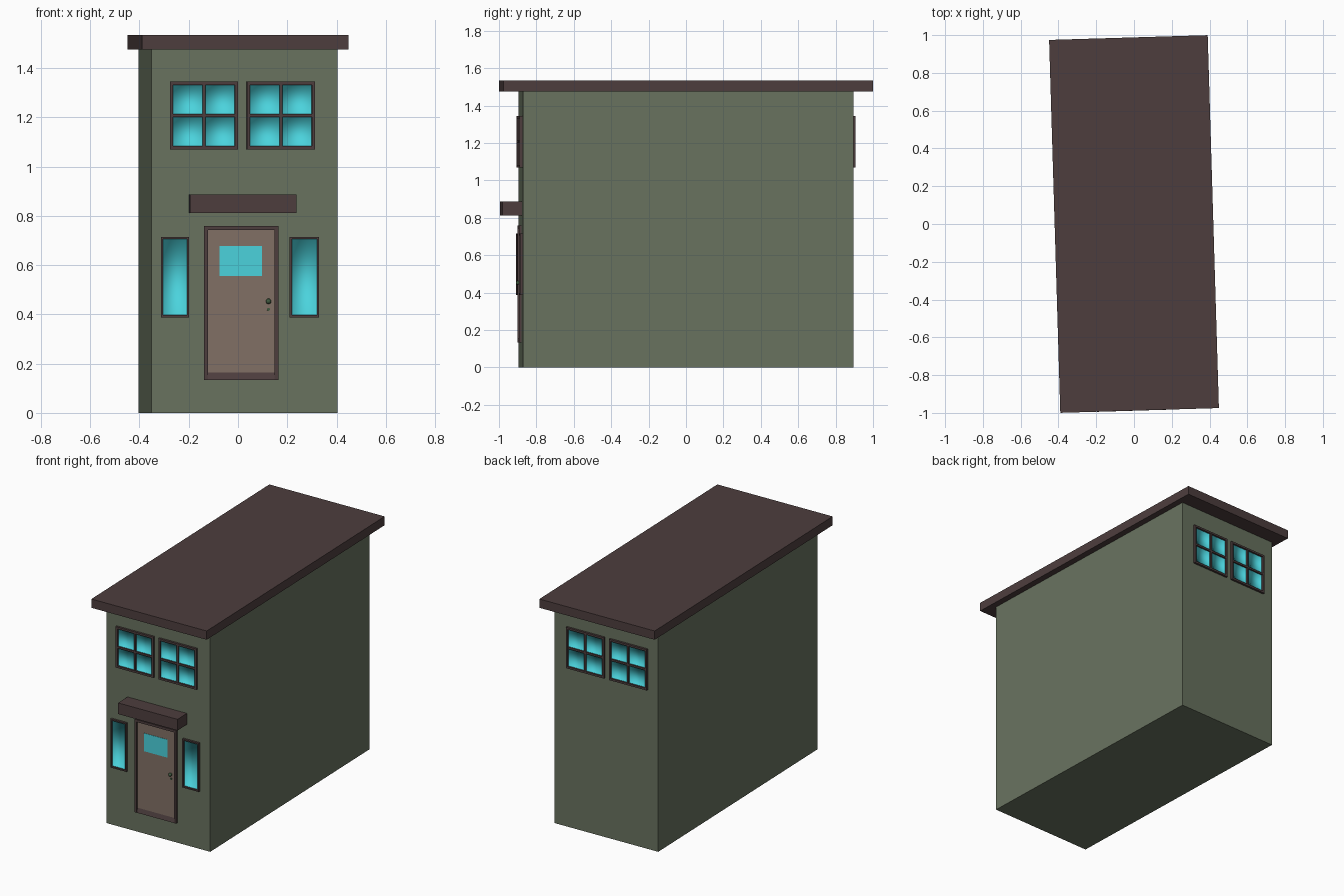
import bpy, bmesh
from mathutils import Matrix, Vector

if "Cube" in bpy.data.objects:
    bpy.data.objects.remove(bpy.data.objects["Cube"])

TURN = 0.03      # slight turn of the whole house about z
WALL = 0.884     # distance of front and back walls from the centre


def material(name, rgb):
    m = bpy.data.materials.new(name)
    m.use_nodes = True
    m.diffuse_color = (*rgb, 1)
    bsdf = next(n for n in m.node_tree.nodes if n.type == 'BSDF_PRINCIPLED')
    bsdf.inputs["Base Color"].default_value = (*rgb, 1)
    return m


GREEN = material("wall green", (0.14, 0.17, 0.115))
BROWN = material("dark brown trim", (0.075, 0.048, 0.048))
WOOD = material("door wood", (0.22, 0.165, 0.13))
GLASS = material("turquoise glass", (0.07, 0.65, 0.72))
METAL = material("dark green metal", (0.05, 0.10, 0.05))


def add_box(bm, x, y, z):
    """Add a box spanning the given (low, high) ranges."""
    spans = [sorted(r) for r in (x, y, z)]
    centre = Vector([(a + b) / 2 for a, b in spans])
    size = Matrix.Diagonal([b - a for a, b in spans] + [1])
    return bmesh.ops.create_cube(bm, size=1, matrix=Matrix.Translation(centre) @ size)["verts"]


def finish(bm, name, mat, smooth=False):
    me = bpy.data.meshes.new(name)
    bm.to_mesh(me)
    bm.free()
    for p in me.polygons:
        p.use_smooth = smooth
    me.materials.append(mat)
    ob = bpy.data.objects.new(name, me)
    ob.rotation_euler.z = TURN
    bpy.context.collection.objects.link(ob)
    return ob


def box(name, mat, x, y, z):
    bm = bmesh.new()
    add_box(bm, x, y, z)
    return finish(bm, name, mat)


def window(name, x, z, side, border, split):
    """Frame with optional cross bars and softly shaded recessed panes."""
    (x0, x1), (z0, z1) = x, z
    depth = (side * (WALL - 0.01), side * (WALL + 0.014))
    bars = bmesh.new()
    for xa in (x0, x1 - border):
        add_box(bars, (xa, xa + border), depth, z)
    for za in (z0, z1 - border):
        add_box(bars, (x0 + border, x1 - border), depth, (za, za + border))
    xs, zs = [x0 + border, x1 - border], [z0 + border, z1 - border]
    half = 0.006
    if split:
        mx, mz = sum(x) / 2, sum(z) / 2
        thin = (side * WALL, side * (WALL + 0.012))
        add_box(bars, (mx - half, mx + half), thin, zs)
        add_box(bars, xs, thin, (mz - half, mz + half))
        columns = [(xs[0], mx - half), (mx + half, xs[1])]
        rows = [(zs[0], mz - half), (mz + half, zs[1])]
    else:
        columns, rows = [xs], [zs]
    finish(bars, name + "_frame", BROWN)

    # Panes are shallow trays whose rims sit inside the bars
    panes = bmesh.new()
    lap = 0.003
    for a, b in columns:
        for c, d in rows:
            add_box(panes, (a - lap, b + lap),
                    (side * (WALL + 0.002), side * (WALL + 0.01)), (c - lap, d + lap))
    panes.normal_update()
    outer = [f for f in panes.faces if f.normal.y * side > 0.5]
    bmesh.ops.delete(panes, geom=outer, context='FACES')
    bmesh.ops.reverse_faces(panes, faces=panes.faces[:])
    finish(panes, name + "_glass", GLASS, smooth=True)


# House body and flat roof
box("house_body", GREEN, (-0.378, 0.378), (-WALL, WALL), (0, 1.476))
box("roof_slab", BROWN, (-0.42, 0.42), (-0.9875, 0.9875), (1.476, 1.535))

# Upper windows on both ends
for end, side in (("front", -1), ("back", 1)):
    for label, x in (("right", (-0.303, -0.027)), ("left", (0.009, 0.286))):
        window(f"{end}_upper_{label}_window", x, (1.07, 1.345), side, 0.013, True)

# Narrow windows beside the door
for label, x in (("right", (-0.34, -0.225)), ("left", (0.183, 0.303))):
    window(f"side_{label}_window", x, (0.388, 0.715), -1, 0.009, False)

# Awning above the door
box("door_awning", BROWN, (-0.225, 0.208), (-0.988, -WALL + 0.01), (0.812, 0.887))

# Door surround: jambs, lintel and a sloped sill
DX0, DX1, DZ0, DZ1 = -0.165, 0.138, 0.133, 0.758
EDGE = 0.016
FACE = -WALL - 0.013
PANEL = -WALL - 0.004
bm = bmesh.new()
for xa in (DX0, DX1 - EDGE):
    add_box(bm, (xa, xa + EDGE), (-WALL + 0.01, FACE), (DZ0, DZ1))
add_box(bm, (DX0 + EDGE, DX1 - EDGE), (-WALL + 0.01, FACE), (DZ1 - EDGE, DZ1))
sill = add_box(bm, (DX0 + EDGE, DX1 - EDGE), (-WALL + 0.01, FACE), (DZ0, DZ0 + 0.03))
for v in sill:
    if v.co.z > DZ0 + 0.01 and v.co.y < -WALL:
        v.co.y = PANEL
finish(bm, "door_surround", BROWN)

# Door leaf with its flat window
box("door_panel", WOOD, (DX0 + EDGE, DX1 - EDGE), (-WALL + 0.01, PANEL), (DZ0 + 0.02, DZ1 - EDGE))
box("door_window", GLASS, (-0.102, 0.071), (PANEL + 0.002, PANEL - 0.002), (0.556, 0.677))

# Door knob and lock
bm = bmesh.new()
bmesh.ops.create_uvsphere(bm, u_segments=16, v_segments=10, radius=0.011,
                          matrix=Matrix.Translation((0.097, PANEL - 0.014, 0.453)))
for z, radius, length in ((0.453, 0.006, 0.02), (0.42, 0.006, 0.008)):
    place = Matrix.Translation((0.097, PANEL - length / 4, z)) @ Matrix.Rotation(1.5708, 4, 'X')
    bmesh.ops.create_cone(bm, cap_ends=True, segments=12, radius1=radius, radius2=radius,
                          depth=length, matrix=place)
finish(bm, "door_knob_and_lock", METAL)
